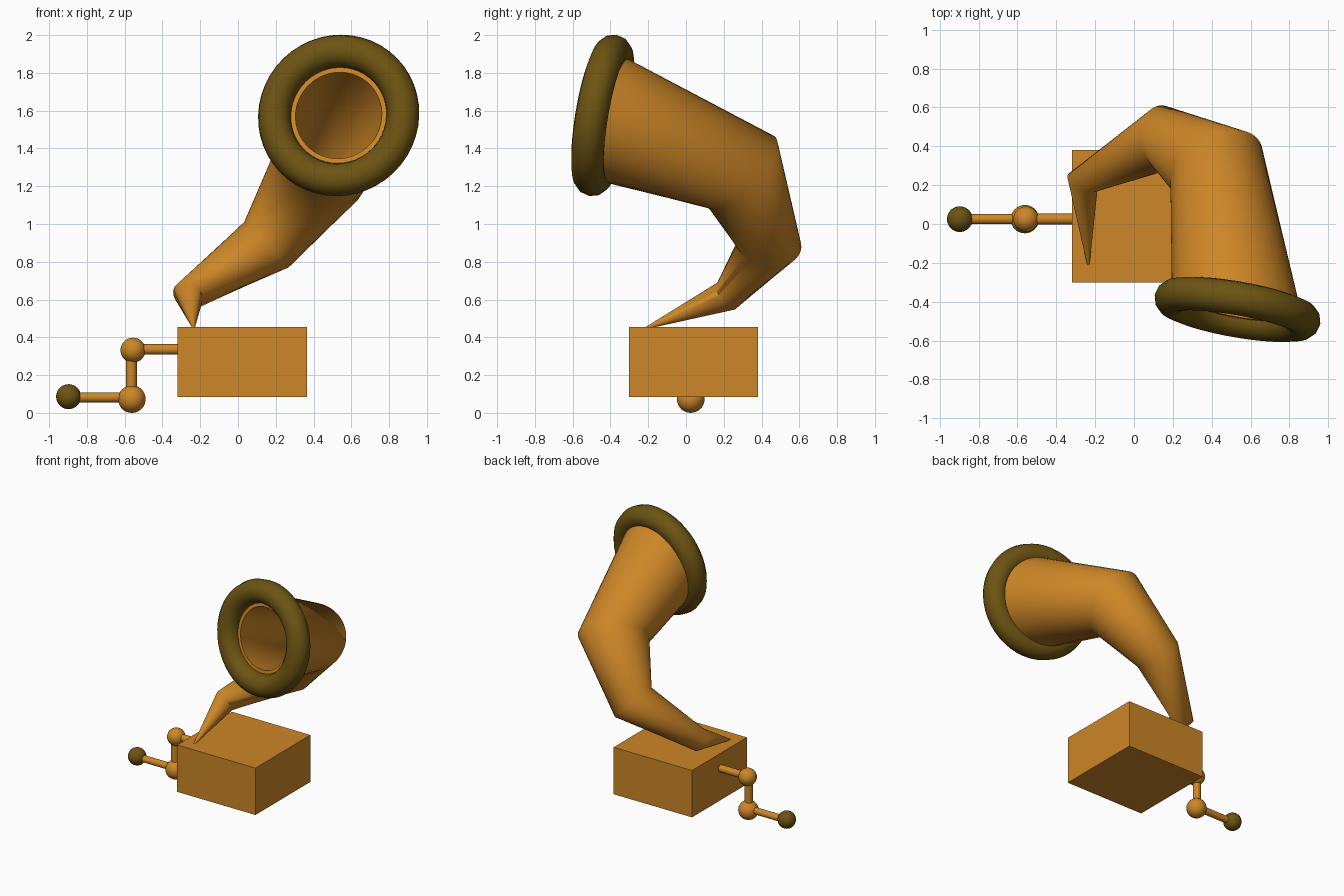
import bpy, bmesh, math
from mathutils import Vector

if "Cube" in bpy.data.objects:
    bpy.data.objects.remove(bpy.data.objects["Cube"])


def material(name, rgb):
    m = bpy.data.materials.new(name)
    m.diffuse_color = (*rgb, 1)
    m.use_nodes = True
    m.node_tree.nodes["Principled BSDF"].inputs["Base Color"].default_value = m.diffuse_color
    return m


ORANGE = material("orange wood", (0.61, 0.24, 0.02))
OLIVE = material("dark olive", (0.15, 0.088, 0.006))


def finish(name, mat, angle=None):
    ob = bpy.context.object
    ob.name = name
    ob.data.materials.append(mat)
    if angle:
        bpy.ops.object.shade_smooth_by_angle(angle=math.radians(angle))
    return ob


def ball(name, loc, r, mat):
    bpy.ops.mesh.primitive_uv_sphere_add(segments=32, ring_count=16, radius=r, location=loc)
    finish(name, mat, 40)


def rod(name, a, b, r, mat):
    a, b = Vector(a), Vector(b)
    d = b - a
    bpy.ops.mesh.primitive_cylinder_add(vertices=32, radius=r, depth=d.length, location=(a + b) / 2)
    ob = finish(name, mat, 40)
    ob.rotation_mode = 'QUATERNION'
    ob.rotation_quaternion = d.to_track_quat('Z', 'Y')


# Box body
bpy.ops.mesh.primitive_cube_add(size=1, location=(0.022, 0.04, 0.27))
bpy.context.object.scale = (0.684, 0.684, 0.37)
finish("box", ORANGE)

# Crank: three rods, two joints and a knob
Y = 0.025
rod("crank_axle", (-0.28, Y, 0.336), (-0.555, Y, 0.336), 0.028, ORANGE)
rod("crank_arm", (-0.565, Y, 0.33), (-0.565, Y, 0.08), 0.029, ORANGE)
rod("crank_handle", (-0.56, Y, 0.082), (-0.9, Y, 0.082), 0.026, ORANGE)
ball("crank_upper_joint", (-0.556, Y, 0.332), 0.066, ORANGE)
ball("crank_lower_joint", (-0.562, Y, 0.073), 0.073, ORANGE)
ball("crank_knob", (-0.897, Y, 0.086), 0.066, OLIVE)

# Horn path: centre and radius of each ring, from needle tip to mouth
PATH = [((-0.235, -0.21, 0.45), 0.006), ((-0.265, 0.215, 0.62), 0.085),
        ((0.15, 0.443, 0.89), 0.168), ((0.425, 0.295, 1.275), 0.257),
        ((0.533, -0.44, 1.575), 0.343)]
MOUTH_N = Vector((-0.17, -0.97, 0.165)).normalized()
N = 48
centres = [Vector(p) for p, _ in PATH]
steps = [(b - a).normalized() for a, b in zip(centres, centres[1:])]
normals = [steps[0]] + [(a + b).normalized() for a, b in zip(steps, steps[1:])] + [MOUTH_N]

# Carry one side direction along the path so the rings do not twist
sides, side = [], Vector((1, 0, 0))
for n in normals:
    side = (side - n * side.dot(n)).normalized()
    sides.append(side)

bm = bmesh.new()


def ring(i, r):
    u, v = sides[i], normals[i].cross(sides[i])
    return [bm.verts.new(centres[i] + r * (u * math.cos(t) + v * math.sin(t)))
            for t in (2 * math.pi * k / N for k in range(N))]


# Outer skin, then flat lip and tapering cavity
rings = [ring(i, r) for i, (_, r) in enumerate(PATH)]
rings += [ring(4, 0.232), ring(3, 0.16), ring(2, 0.07)]
for a, b in zip(rings, rings[1:]):
    for k in range(N):
        j = (k + 1) % N
        bm.faces.new((a[k], a[j], b[j], b[k]))
bm.faces.new(rings[0][::-1])
bm.faces.new(rings[-1])
bmesh.ops.recalc_face_normals(bm, faces=bm.faces)
mesh = bpy.data.meshes.new("horn")
bm.to_mesh(mesh)
bm.free()
horn = bpy.data.objects.new("horn", mesh)
bpy.context.collection.objects.link(horn)
bpy.ops.object.select_all(action='DESELECT')
horn.select_set(True)
bpy.context.view_layer.objects.active = horn
finish("horn", ORANGE, 60)

# Thick rim around the mouth
bpy.ops.mesh.primitive_torus_add(major_segments=48, minor_segments=12, major_radius=0.345,
                                 minor_radius=0.088, location=centres[-1],
                                 rotation=MOUTH_N.to_track_quat('Z', 'Y').to_euler())
finish("horn_rim", OLIVE, 40)
